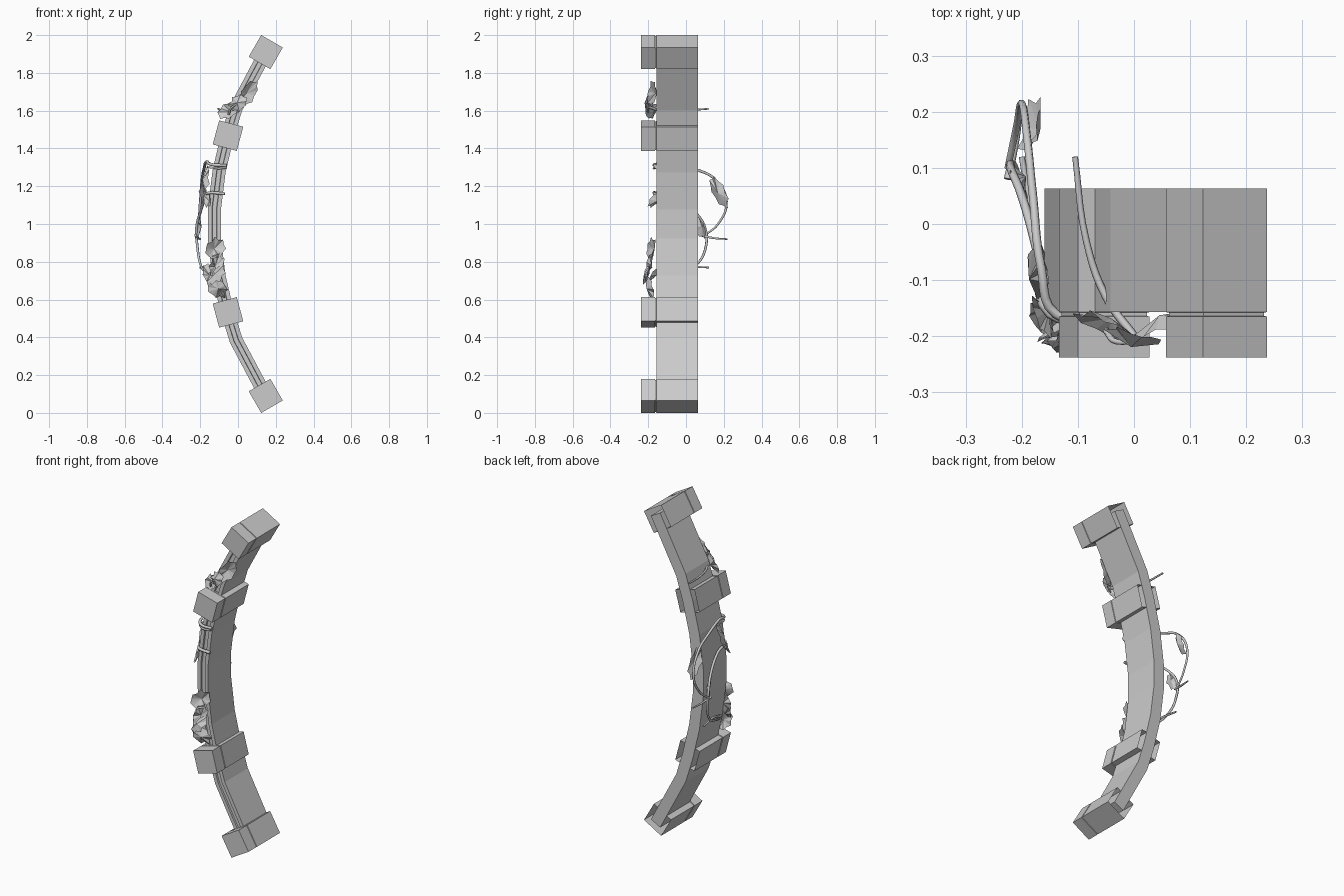
import bpy, bmesh, math, random
from mathutils import Vector

random.seed(4)
cube = bpy.data.objects.get("Cube")
if cube:
    bpy.data.objects.remove(cube)

grey = bpy.data.materials.new("stone grey")
grey.use_nodes = True
grey.diffuse_color = (0.6, 0.6, 0.6, 1)
grey.node_tree.nodes["Principled BSDF"].inputs["Base Color"].default_value = (0.6, 0.6, 0.6, 1)


def finish(name, bm, recalc=True):
    if recalc:
        bmesh.ops.recalc_face_normals(bm, faces=bm.faces)
    mesh = bpy.data.meshes.new(name)
    bm.to_mesh(mesh)
    bm.free()
    mesh.materials.append(grey)
    obj = bpy.data.objects.new(name, mesh)
    bpy.context.collection.objects.link(obj)
    return obj


def skin(bm, rings, closed=True):
    n = len(rings[0])
    for a, b in zip(rings, rings[1:]):
        for i in range(n):
            j = (i + 1) % n
            bm.faces.new((a[i], a[j], b[j], b[i]))


# Curved band: cross-section with a shallow front channel, swept along the bow
half = [(0.16, 0.065), (-0.01, 0.385), (-0.055, 0.53), (-0.1, 0.72), (-0.125, 0.92)]
path = half + [(x, 2 - z) for x, z in reversed(half)]
section = [(-0.035, 0.063), (0.035, 0.063), (0.035, -0.157), (0.013, -0.157),
           (0.011, -0.148), (-0.011, -0.148), (-0.013, -0.157), (-0.035, -0.157)]
bm = bmesh.new()
rings = []
for i, (x, z) in enumerate(path):
    a, b = path[max(i - 1, 0)], path[min(i + 1, len(path) - 1)]
    t = Vector((b[0] - a[0], b[1] - a[1])).normalized()
    rings.append([bm.verts.new((x + t.y * s, y, z - t.x * s)) for s, y in section])
skin(bm, rings)
bm.faces.new(rings[0])
bm.faces.new(rings[-1])
finish("curved_band", bm)


# Square collars, open at the back, with a fine groove behind the front cap
def collar(name, x, z, tilt):
    bm = bmesh.new()
    rings = []
    for y, h in ((0.063, 0.066), (-0.157, 0.066), (-0.158, 0.062),
                 (-0.164, 0.062), (-0.165, 0.066), (-0.238, 0.066)):
        ring = []
        for k in range(4):
            ang = math.radians(tilt + 45 + 90 * k)
            r = h * math.sqrt(2)
            ring.append(bm.verts.new((x + r * math.cos(ang), y, z + r * math.sin(ang))))
        rings.append(ring)
    skin(bm, rings)
    bm.faces.new(rings[-1])
    finish(name, bm)


for side, s in (("upper", 1), ("lower", -1)):
    collar(side + "_end_collar", 0.147, 1 + 0.91 * s, -30 * s)
    collar(side + "_middle_collar", -0.053, 1 + 0.468 * s, -15 * s)


# Vines: tapering round tubes through a few points
def vine(name, points, radius=0.009):
    curve = bpy.data.curves.new(name, 'CURVE')
    curve.dimensions = '3D'
    curve.bevel_depth = radius
    curve.bevel_resolution = 1
    curve.resolution_u = 5
    curve.use_fill_caps = True
    sp = curve.splines.new('BEZIER')
    sp.bezier_points.add(len(points) - 1)
    for i, (bp, p) in enumerate(zip(sp.bezier_points, points)):
        bp.co = p
        bp.handle_left_type = bp.handle_right_type = 'AUTO'
        bp.radius = 1 - 0.35 * i / (len(points) - 1)
    curve.materials.append(grey)
    obj = bpy.data.objects.new(name, curve)
    bpy.context.collection.objects.link(obj)


vine("upper_vine", [(-0.06, -0.165, 1.31), (-0.14, -0.16, 1.315), (-0.165, -0.08, 1.33),
                    (-0.18, 0.05, 1.29), (-0.19, 0.15, 1.24), (-0.2, 0.215, 1.12),
                    (-0.21, 0.17, 1.0), (-0.225, 0.1, 0.94)])
vine("lower_vine", [(-0.07, -0.165, 1.16), (-0.15, -0.16, 1.165), (-0.17, -0.06, 1.14),
                    (-0.2, 0.05, 1.06), (-0.22, 0.1, 0.98), (-0.215, 0.105, 0.88),
                    (-0.2, 0.06, 0.79), (-0.17, -0.04, 0.74), (-0.13, -0.14, 0.7)])
vine("front_tie", [(-0.06, -0.16, 1.3), (-0.1, -0.17, 1.295), (-0.15, -0.15, 1.3), (-0.16, -0.09, 1.3)], 0.007)
vine("middle_twig", [(-0.225, 0.08, 0.94), (-0.21, 0.15, 0.925), (-0.2, 0.22, 0.92)], 0.007)
vine("lower_twig", [(-0.15, -0.12, 0.73), (-0.18, 0.0, 0.77), (-0.2, 0.12, 0.77)], 0.008)
vine("upper_twig", [(0.0, -0.2, 1.62), (-0.05, -0.13, 1.6), (-0.085, -0.03, 1.6), (-0.105, 0.12, 1.61)], 0.008)
vine("upper_curl", [(-0.05, -0.19, 1.58), (-0.03, -0.21, 1.62), (0.01, -0.205, 1.63), (0.0, -0.2, 1.59)], 0.006)


# Leaves: ragged cupped sheets, given a centre, long axis and wide axis
def leaf(name, centre, long, wide, cup=0.02):
    c, u, v = Vector(centre), Vector(long), Vector(wide)
    n = u.cross(v).normalized()
    bm = bmesh.new()
    mid = bm.verts.new(c + n * cup)
    rim = []
    for k in range(14):
        a = math.tau * k / 14
        r = (1 if k % 2 == 0 else 0.8) * random.uniform(0.88, 1.05)
        rim.append(bm.verts.new(c + (u * math.cos(a) + v * math.sin(a)) * r
                                + n * random.uniform(-0.006, 0.006)))
    for k in range(14):
        bm.faces.new((mid, rim[k], rim[(k + 1) % 14]))
    finish(name, bm, False)


leaves = [
    ("upper_front_leaf", (0.055, -0.18, 1.69), (0.05, 0.02, 0.07), (0.03, 0.02, -0.03)),
    ("upper_side_leaf", (-0.05, -0.185, 1.6), (-0.06, 0.03, -0.01), (0.01, 0.01, 0.05)),
    ("upper_small_leaf", (0.0, -0.2, 1.64), (0.05, -0.01, 0.03), (-0.02, 0.01, 0.04)),
    ("lower_top_leaf", (-0.12, -0.185, 0.87), (0.045, 0.02, 0.05), (0.04, 0.01, -0.04)),
    ("lower_middle_leaf", (-0.115, -0.2, 0.78), (0.02, 0.02, 0.07), (0.04, 0.01, -0.01)),
    ("lower_dark_leaf", (-0.115, -0.205, 0.73), (0.04, 0.015, 0.05), (-0.03, 0.02, 0.02)),
    ("lower_bottom_leaf", (-0.11, -0.19, 0.66), (0.04, 0.02, -0.05), (0.04, 0.01, 0.03)),
    ("lower_side_leaf", (-0.155, -0.17, 0.74), (-0.03, 0.03, 0.04), (0.02, 0.02, 0.04)),
    ("back_leaf", (-0.185, 0.175, 1.17), (0.0, 0.045, -0.085), (0.02, 0.035, 0.02)),
    ("back_inner_leaf", (-0.21, 0.075, 0.985), (-0.01, 0.025, -0.065), (-0.015, 0.025, 0.015)),
    ("side_leaf", (-0.165, -0.165, 1.13), (-0.02, 0.04, 0.02), (0.01, 0.015, 0.04)),
    ("outer_leaf", (-0.17, -0.09, 1.23), (0.01, 0.03, 0.08), (-0.02, 0.04, 0.0)),
]
for name, centre, long, wide in leaves:
    leaf(name, centre, long, wide)
